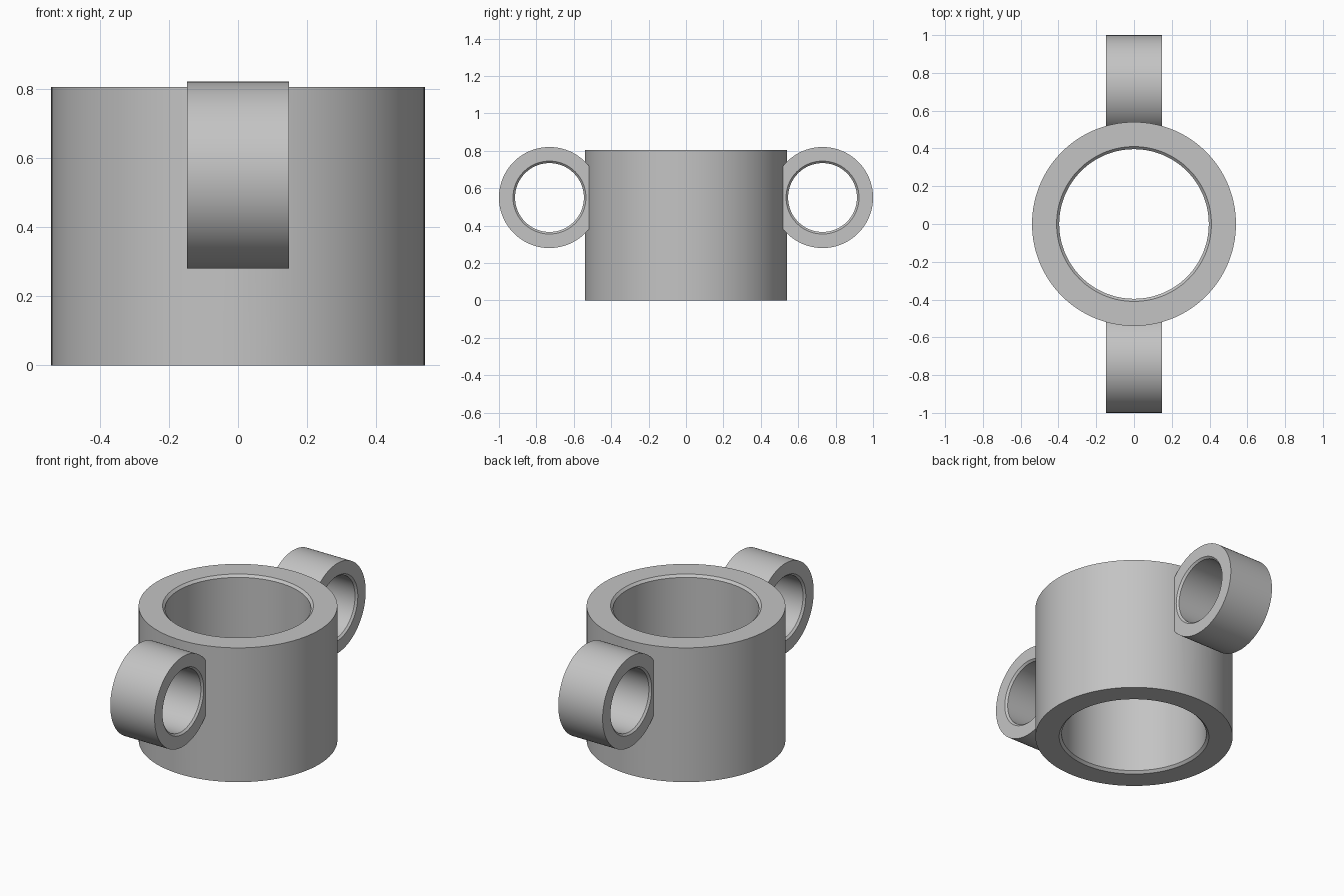
import bpy
import math
from mathutils import Matrix

cube = bpy.data.objects.get("Cube")
if cube:
    bpy.data.objects.remove(cube, do_unlink=True)

import bmesh

SEGMENTS = 128

grey = bpy.data.materials.new("plain grey")
grey.use_nodes = True
colour = (0.55, 0.55, 0.55, 1)
grey.diffuse_color = colour
grey.node_tree.nodes["Principled BSDF"].inputs["Base Color"].default_value = colour


def collar(name, outer, bore, height, chamfer, matrix):
    """Tube along local z, centred, with the bore chamfered at both ends."""
    half = height / 2
    profile = [(outer, -half), (outer, half),
               (bore + chamfer, half), (bore, half - chamfer),
               (bore, chamfer - half), (bore + chamfer, -half)]
    bm = bmesh.new()
    rings = []
    for i in range(SEGMENTS):
        a = 2 * math.pi * i / SEGMENTS
        rings.append([bm.verts.new((r * math.cos(a), r * math.sin(a), z))
                      for r, z in profile])
    count = len(profile)
    for i, ring in enumerate(rings):
        following = rings[(i + 1) % SEGMENTS]
        for j in range(count):
            k = (j + 1) % count
            bm.faces.new((ring[j], following[j], following[k], ring[k]))
    bm.transform(matrix)
    bmesh.ops.recalc_face_normals(bm, faces=bm.faces)
    mesh = bpy.data.meshes.new(name)
    bm.to_mesh(mesh)
    bm.free()
    mesh.materials.append(grey)
    obj = bpy.data.objects.new(name, mesh)
    bpy.context.collection.objects.link(obj)
    return obj


# Main upright collar
body = collar("collar_with_side_loops", 0.54, 0.396, 0.805, 0.014,
              Matrix.Translation((0, 0, 0.4025)))
bpy.ops.object.select_all(action='DESELECT')
bpy.context.view_layer.objects.active = body
body.select_set(True)

# Front and back loops, merged into the wall
for name, side in (("front_loop", -1), ("back_loop", 1)):
    place = Matrix.Translation((0, side * 0.73, 0.55)) @ Matrix.Rotation(math.pi / 2, 4, 'Y')
    loop = collar(name, 0.27, 0.184, 0.294, 0.011, place)
    union = body.modifiers.new(name, 'BOOLEAN')
    union.operation = 'UNION'
    union.solver = 'EXACT'
    union.object = loop
    bpy.ops.object.modifier_apply(modifier=union.name)
    bpy.data.objects.remove(loop, do_unlink=True)

bpy.ops.object.shade_smooth_by_angle(angle=math.radians(30))
